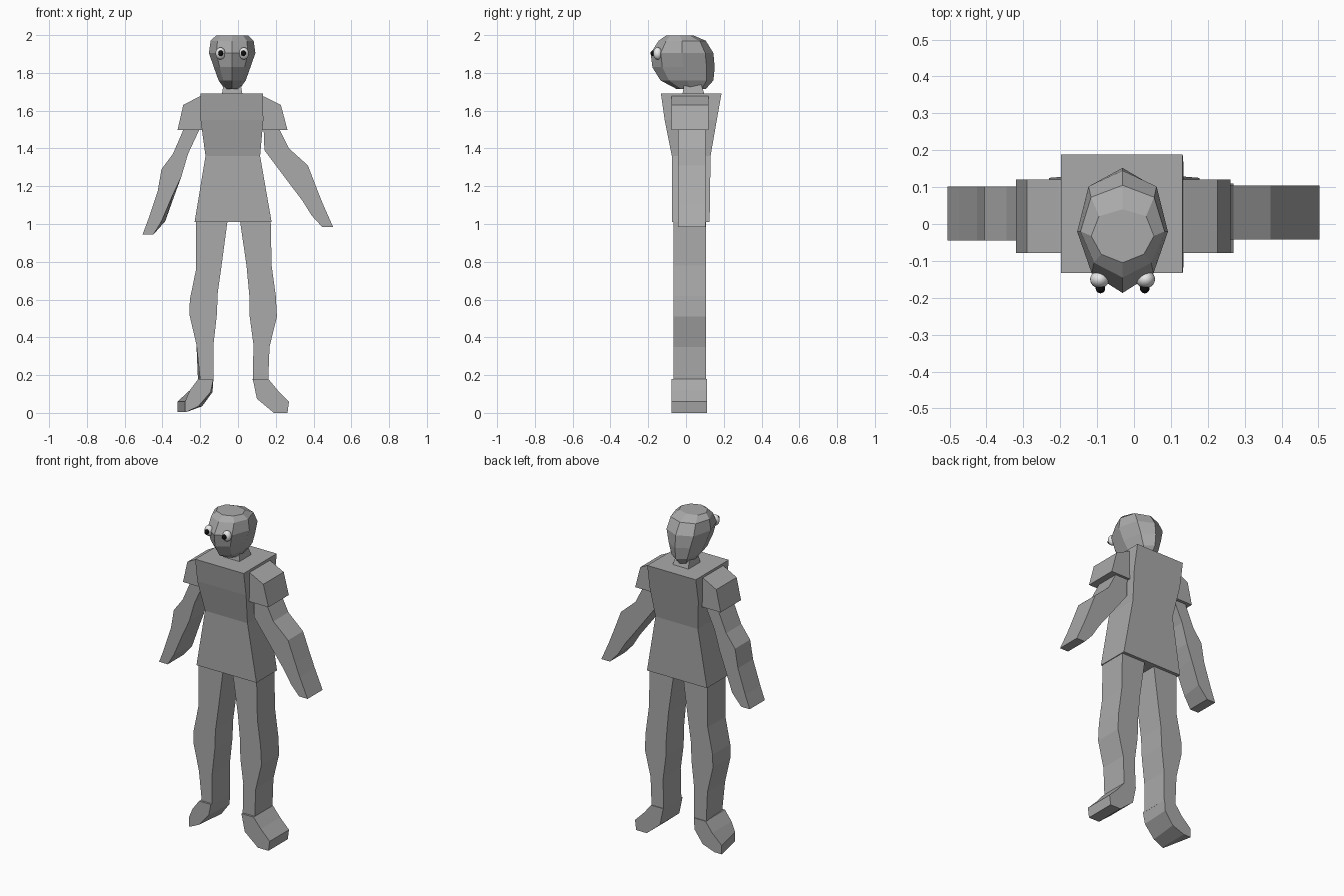
import bpy, bmesh
from mathutils import Vector


def material(name, rgb):
    m = bpy.data.materials.new(name)
    m.diffuse_color = (*rgb, 1)
    return m


GREY = material("body grey", (0.4, 0.4, 0.4))
WHITE = material("eye white", (0.8, 0.8, 0.8))
BLACK = material("pupil black", (0.005, 0.005, 0.005))


def loft(name, rings, mat=GREY):
    """Join equal-length rings of points with quads and cap both ends."""
    bm = bmesh.new()
    rows = [[bm.verts.new(p) for p in ring] for ring in rings]
    n = len(rows[0])
    for a, b in zip(rows, rows[1:]):
        for i in range(n):
            j = (i + 1) % n
            bm.faces.new((a[i], a[j], b[j], b[i]))
    bm.faces.new(rows[0])
    bm.faces.new(rows[-1])
    bmesh.ops.recalc_face_normals(bm, faces=bm.faces)
    me = bpy.data.meshes.new(name)
    bm.to_mesh(me)
    bm.free()
    me.materials.append(mat)
    ob = bpy.data.objects.new(name, me)
    bpy.context.collection.objects.link(ob)
    return ob


def slab(name, rungs, y0, y1):
    """Flat cut-out limb; a rung is xl, zl, xr, zr and optional front insets left, right."""
    rings = []
    for xl, zl, xr, zr, *inset in rungs:
        dl, dr = inset or (0, 0)
        rings.append([(xl + dl, y0, zl), (xr - dr, y0, zr), (xr, y1, zr), (xl, y1, zl)])
    return loft(name, rings)


def box_rings(rows):
    return [[(x0, y0, z), (x1, y0, z), (x1, y1, z), (x0, y1, z)] for x0, x1, y0, y1, z in rows]


CX = -0.031  # head centre line

# Torso and neck
loft("torso", box_rings([(-0.23, 0.178, -0.075, 0.125, 1.01),
                         (-0.172, 0.117, -0.075, 0.13, 1.36),
                         (-0.198, 0.134, -0.113, 0.163, 1.55),
                         (-0.198, 0.132, -0.133, 0.188, 1.692)]))
loft("neck", box_rings([(CX - 0.056, CX + 0.056, -0.02, 0.1, 1.68),
                        (CX - 0.045, CX + 0.045, -0.01, 0.08, 1.74)]))

# Head: eight-sided rings (half width, front y, back y, height)
head = []
for w, yf, yb, z in [(0.04, -0.05, 0.105, 1.715), (0.072, -0.135, 0.145, 1.76),
                     (0.097, -0.178, 0.152, 1.83), (0.123, -0.187, 0.145, 1.905),
                     (0.114, -0.145, 0.105, 1.97), (0.085, -0.105, 0.04, 1.998)]:
    span = yb - yf
    half = [(0, 0), (0.68, 0.16), (1, 0.5), (0.75, 0.87), (0, 1)]
    pts = half + [(-a, b) for a, b in half[3:0:-1]]
    head.append([(CX + a * w, yf + b * span, z) for a, b in pts])
loft("head", head)

# Short sleeves
slab("left_sleeve", [(-0.205, 1.675, -0.19, 1.68), (-0.29, 1.63, -0.18, 1.6),
                     (-0.32, 1.498, -0.18, 1.498)], -0.078, 0.12)
slab("right_sleeve", [(0.12, 1.68, 0.137, 1.675), (0.12, 1.6, 0.227, 1.63),
                      (0.12, 1.498, 0.262, 1.498)], -0.078, 0.12)

# Arms
slab("left_arm", [(-0.28, 1.52, -0.195, 1.52), (-0.345, 1.37, -0.265, 1.37),
                  (-0.405, 1.29, -0.30, 1.25), (-0.425, 1.175, -0.335, 1.155, 0, 0.01),
                  (-0.475, 1.025, -0.385, 1.015, 0, 0.02),
                  (-0.505, 0.945, -0.447, 0.945)], -0.045, 0.102)
slab("right_arm", [(0.135, 1.52, 0.21, 1.52), (0.14, 1.39, 0.27, 1.40),
                   (0.26, 1.23, 0.37, 1.31), (0.34, 1.125, 0.42, 1.18),
                   (0.39, 1.045, 0.45, 1.105), (0.445, 0.985, 0.503, 0.985)], -0.042, 0.104)

# Legs
slab("left_leg", [(-0.222, 1.02, -0.055, 1.02), (-0.222, 0.76, -0.087, 0.78),
                  (-0.255, 0.60, -0.107, 0.64), (-0.257, 0.52, -0.112, 0.52),
                  (-0.22, 0.36, -0.13, 0.36), (-0.212, 0.175, -0.13, 0.175, 0.012, 0)],
     -0.066, 0.106)
slab("right_leg", [(0.01, 1.02, 0.173, 1.02), (0.045, 0.78, 0.178, 0.78),
                   (0.06, 0.62, 0.2, 0.62), (0.062, 0.51, 0.206, 0.51),
                   (0.082, 0.36, 0.167, 0.35), (0.078, 0.175, 0.16, 0.175)], -0.066, 0.106)

# Feet, turned outward
slab("left_foot", [(-0.21, 0.18, -0.13, 0.18), (-0.255, 0.12, -0.135, 0.11, 0, 0.01),
                   (-0.32, 0.06, -0.19, 0.035, 0.04, 0.02),
                   (-0.32, 0.006, -0.27, 0.006, 0.04, 0.0)], -0.078, 0.11)
slab("right_foot", [(0.078, 0.18, 0.16, 0.18), (0.1, 0.075, 0.21, 0.12),
                    (0.19, 0.0, 0.27, 0.06), (0.2, 0.0, 0.262, 0.0)], -0.078, 0.11)


# Bulging eyes with pupils
def ball(name, loc, size, mat):
    bpy.ops.mesh.primitive_uv_sphere_add(segments=20, ring_count=12, radius=1, location=loc)
    ob = bpy.context.object
    ob.name = name
    ob.scale = size
    ob.data.materials.append(mat)
    bpy.ops.object.shade_smooth()


for side, name in ((-1, "left"), (1, "right")):
    x = CX + side * 0.062
    ball(name + "_eye", (x, -0.15, 1.903), (0.026, 0.024, 0.032), WHITE)
    ball(name + "_pupil", (x - side * 0.002, -0.174, 1.904), (0.013, 0.014, 0.015), BLACK)
